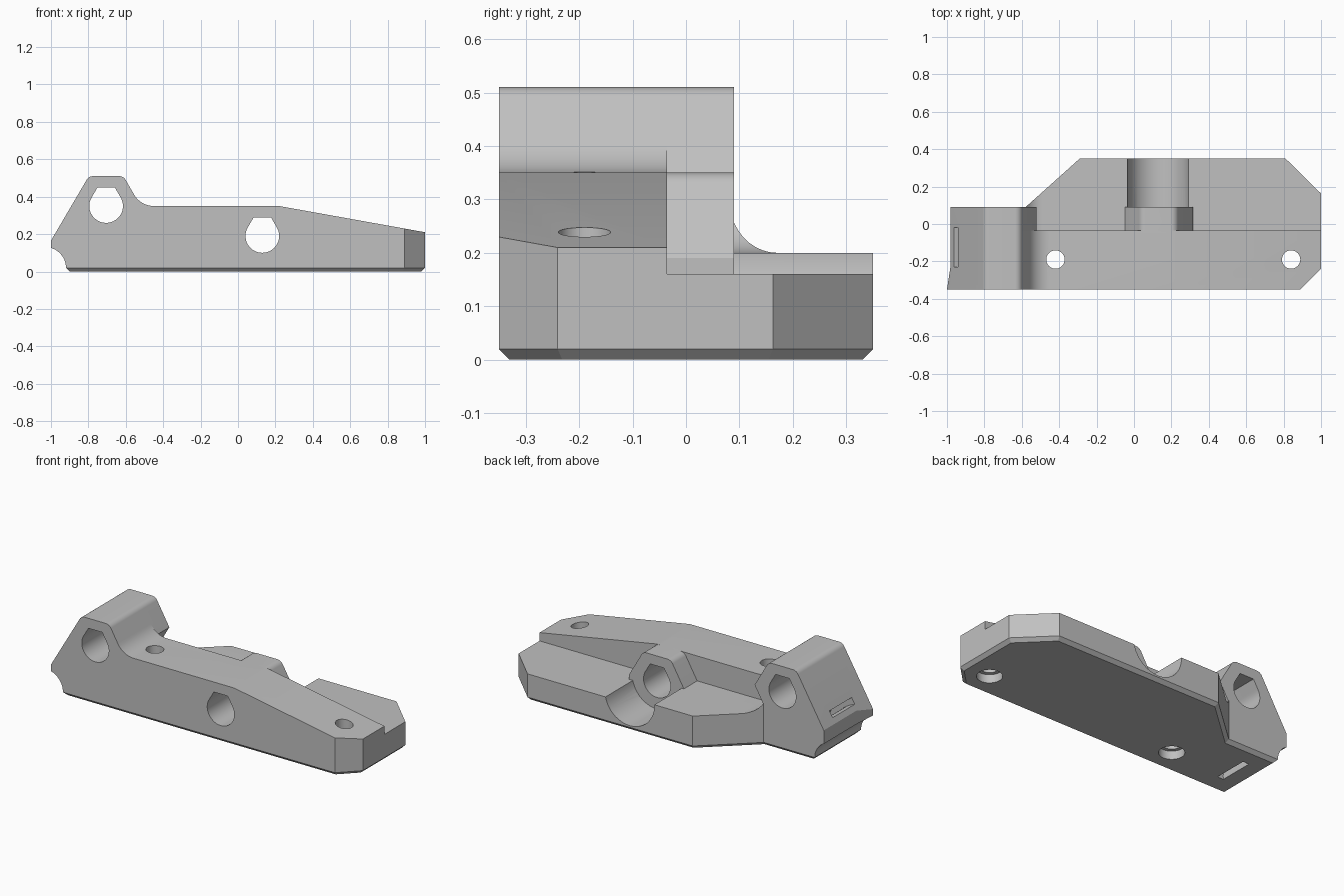
import bpy, bmesh
from math import sin, cos, radians, acos, tan
from mathutils import Vector

cube = bpy.data.objects.get("Cube")
if cube:
    bpy.data.objects.remove(cube, do_unlink=True)

grey = bpy.data.materials.new("mid_grey")
grey.use_nodes = True
grey.diffuse_color = (0.53, 0.53, 0.53, 1)
grey.node_tree.nodes["Principled BSDF"].inputs["Base Color"].default_value = grey.diffuse_color


def arc(cx, cz, r, start, end, steps=16):
    """Points along an arc, angles in degrees."""
    angles = [radians(start + (end - start) * i / steps) for i in range(steps + 1)]
    return [(cx + r * cos(a), cz + r * sin(a)) for a in angles]


def circle(cx, cy, r, steps=40):
    return arc(cx, cy, r, 0, 360, steps)[:-1]


def fillet(before, corner, after, r, steps=8):
    """Rounded replacement for one corner of a profile."""
    p = Vector(corner)
    u, v = (Vector(before) - p).normalized(), (Vector(after) - p).normalized()
    half = acos(u.dot(v)) / 2
    centre = p + (u + v).normalized() * (r / sin(half))
    a, b = p + u * r / tan(half) - centre, p + v * r / tan(half) - centre
    mixes = [a.lerp(b, i / steps).normalized() * r for i in range(steps + 1)]
    return [tuple(centre + m) for m in mixes]


def prism(name, points, low, high, axis="y", bottom_bevel=0):
    """Extrude a profile along y (profile in xz) or z (profile in xy)."""
    bm = bmesh.new()
    place = (lambda p: (p[0], low, p[1])) if axis == "y" else (lambda p: (p[0], p[1], low))
    face = bm.faces.new([bm.verts.new(place(p)) for p in points])
    moved = bmesh.ops.extrude_face_region(bm, geom=[face])["geom"]
    shift = (0, high - low, 0) if axis == "y" else (0, 0, high - low)
    bmesh.ops.translate(bm, verts=[g for g in moved if isinstance(g, bmesh.types.BMVert)], vec=shift)
    bmesh.ops.recalc_face_normals(bm, faces=bm.faces)
    if bottom_bevel:
        rim = [e for e in bm.edges if all(abs(v.co.z - low) < 1e-5 for v in e.verts)]
        bmesh.ops.bevel(bm, geom=rim, offset=bottom_bevel, segments=1, affect="EDGES")
    mesh = bpy.data.meshes.new(name)
    bm.to_mesh(mesh)
    bm.free()
    mesh.materials.append(grey)
    obj = bpy.data.objects.new(name, mesh)
    bpy.context.collection.objects.link(obj)
    return obj


def combine(target, tool, operation):
    mod = target.modifiers.new(operation.lower(), "BOOLEAN")
    mod.operation, mod.solver, mod.object = operation, "EXACT", tool
    bpy.context.view_layer.objects.active = target
    bpy.ops.object.modifier_apply(modifier=mod.name)
    bpy.data.objects.remove(tool, do_unlink=True)


# Rod positions shared by hexagonal bosses and teardrop bores
rods = [(-0.705, 0.35), (0.13, 0.19)]
hex_w, hex_h = 0.185, 0.16
bx, bz = rods[0]
top_left, top_right = (bx - hex_w / 2, bz + hex_h), (bx + hex_w / 2, bz + hex_h)
right_corner = (bx + hex_w, bz)

# End block outline: notch, sloped outer face and rounded crown
outer = (-1, 0.165)
block_side = [(-0.88, -0.02)] + arc(-1.03, 0.02, 0.11, 0, 74, 12) + [outer]
block_side += fillet(outer, top_left, top_right, 0.04)
block_side += fillet(top_left, top_right, right_corner, 0.04)

# Long front bar, with a concave sweep down from the end block
bar = prism("rod_bracket", block_side
            + fillet(top_right, right_corner, (0.22, 0.35), 0.12)
            + [(0.22, 0.35), (1.1, 0.192), (1.1, -0.02)], -0.5, -0.036)

# Rear half of the end block
combine(bar, prism("end_block", block_side
                   + [right_corner, (bx + hex_w / 2, bz - hex_h), (bx + hex_w / 2, -0.02)],
                   -0.05, 0.09), "UNION")

# Stepped base plate
plate = prism("base_plate", [(-0.65, -0.02), (-0.65, 0.3)]
              + arc(-0.49, 0.3, 0.1, 180, 270, 10)
              + [(0.13, 0.2), (0.13, 0.16), (1.1, 0.16), (1.1, -0.02)], -0.1, 0.5)
hx, hz = rods[1]
combine(plate, prism("clearance_trough", circle(hx, 0.195, 0.165), 0.09, 0.6), "DIFFERENCE")
combine(bar, plate, "UNION")

# Middle boss, flush with the bar top
left, right = (hx - hex_w, hz), (hx + hex_w, hz)
peak_l, peak_r = (hx - hex_w / 2, hz + hex_h), (hx + hex_w / 2, hz + hex_h)
boss = [(left[0], 0.08), left] + fillet(left, peak_l, peak_r, 0.04)
boss += fillet(peak_l, peak_r, right, 0.04) + [right, (right[0], 0.08)]
combine(bar, prism("middle_boss", boss, -0.05, 0.09), "UNION")

# Plan outline with clipped corners and a chamfered bottom rim
outline = [(-1, -0.35), (0.89, -0.35), (1, -0.24), (1, 0.163), (0.81, 0.35), (-0.29, 0.35),
           (-0.58, 0.09), (-0.98, 0.09), (-0.98, -0.22)]
combine(bar, prism("plan_outline", outline, 0, 0.8, "z", 0.02), "INTERSECT")

# Teardrop rod bores
for x, z in rods:
    bore = arc(x, z, 0.09, 150, 390, 28) + [(x + 0.046, z + 0.1), (x - 0.046, z + 0.1)]
    combine(bar, prism("rod_bore", bore, -0.6, 0.6), "DIFFERENCE")

# Vertical screw holes with counterbores underneath
for x in (-0.42, 0.84):
    combine(bar, prism("screw_hole", circle(x, -0.19, 0.049), -0.1, 0.6, "z"), "DIFFERENCE")
    combine(bar, prism("counterbore", circle(x, -0.19, 0.07), -0.1, 0.05, "z"), "DIFFERENCE")

# Curved tie slot from the sloped face to the underside
slot = arc(-1.03, 0.02, 0.26, -20, 100, 24) + arc(-1.03, 0.02, 0.22, 100, -20, 24)
combine(bar, prism("tie_slot", slot, -0.23, -0.02), "DIFFERENCE")

# Smooth the rounded surfaces and keep hard edges
bpy.ops.object.select_all(action="DESELECT")
bar.select_set(True)
bpy.context.view_layer.objects.active = bar
bpy.ops.object.shade_smooth_by_angle(angle=radians(25))
